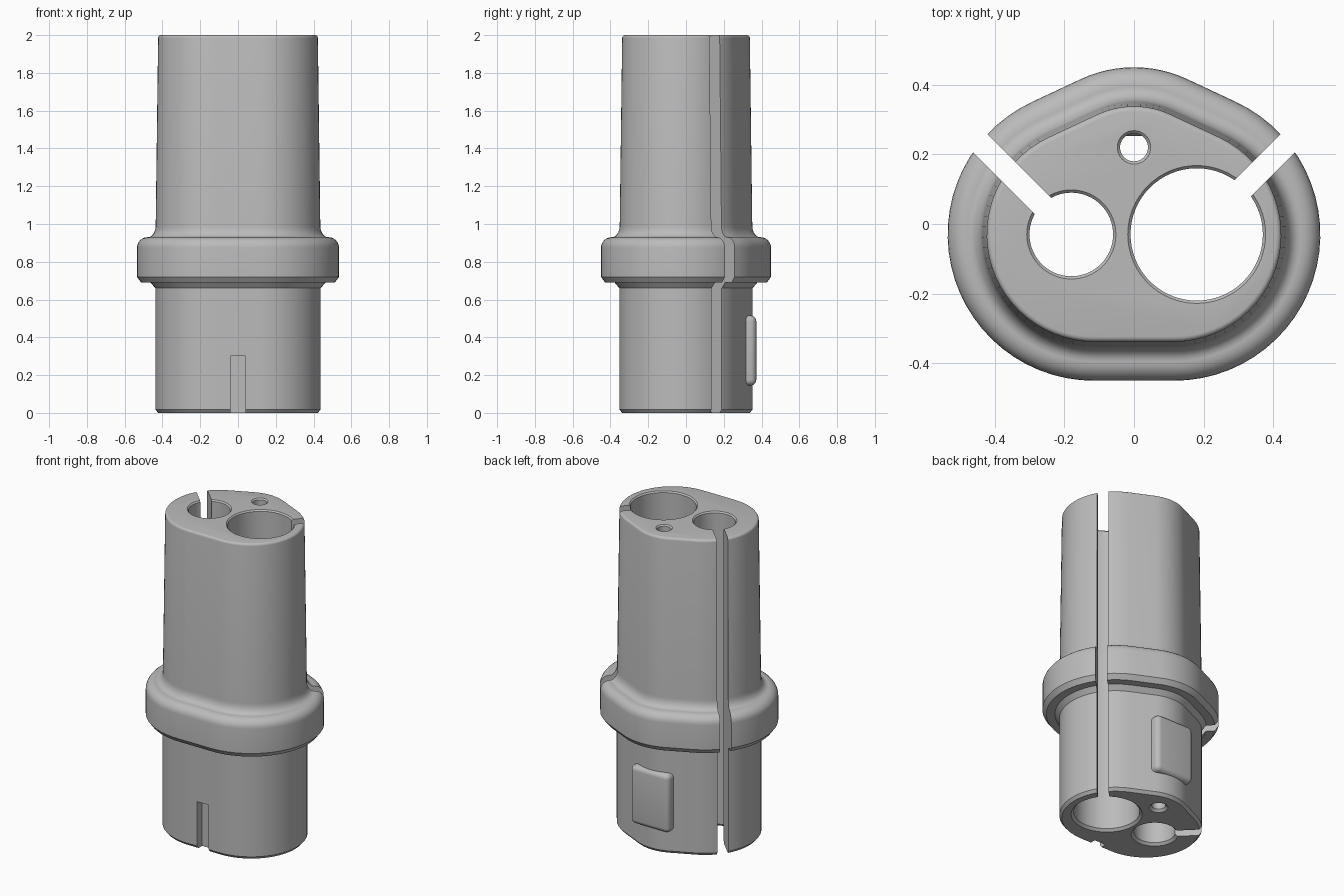
import bpy, bmesh, math
from mathutils import Matrix, Vector

cube = bpy.data.objects.get("Cube")
if cube:
    bpy.data.objects.remove(cube, do_unlink=True)

grey = bpy.data.materials.new("plain grey")
grey.use_nodes = True
grey.diffuse_color = (0.5, 0.5, 0.5, 1)
grey.node_tree.nodes["Principled BSDF"].inputs["Base Color"].default_value = (0.5, 0.5, 0.5, 1)


def add_object(name, bm):
    bmesh.ops.recalc_face_normals(bm, faces=bm.faces)
    mesh = bpy.data.meshes.new(name)
    bm.to_mesh(mesh)
    bm.free()
    mesh.materials.append(grey)
    obj = bpy.data.objects.new(name, mesh)
    bpy.context.collection.objects.link(obj)
    return obj


def loft(name, outline, levels):
    """Skin outline(offset) through (z, offset) levels and cap the ends."""
    bm = bmesh.new()
    rings = [[bm.verts.new((x, y, z)) for x, y in outline(o)] for z, o in levels]
    n = len(rings[0])
    for a, b in zip(rings, rings[1:]):
        for i in range(n):
            j = (i + 1) % n
            bm.faces.new((a[i], a[j], b[j], b[i]))
    bm.faces.new(rings[0][::-1])
    bm.faces.new(rings[-1])
    return add_object(name, bm)


def box(name, size, centre, turn=0, bevel=0):
    bm = bmesh.new()
    bmesh.ops.create_cube(bm, size=1, matrix=Matrix.Diagonal((*size, 1)))
    if bevel:
        bmesh.ops.bevel(bm, geom=bm.edges[:], offset=bevel, segments=5,
                        profile=0.5, affect='EDGES')
    bm.transform(Matrix.Translation(centre) @ Matrix.Rotation(turn, 4, 'Z'))
    return add_object(name, bm)


# Outer outline: two side arcs and a blunt back arc joined by tangents
SIDE, SIDE_R = Vector((0.115, -0.03)), 0.323
BACK, BACK_R = Vector((0, 0.09)), 0.263
span = BACK - SIDE
tangent = math.atan2(span.y, span.x) - math.acos((SIDE_R - BACK_R) / span.length)


def body_outline(offset):
    arcs = [(SIDE, SIDE_R, -math.pi / 2, tangent, 28),
            (BACK, BACK_R, tangent, math.pi - tangent, 12),
            (Vector((-SIDE.x, SIDE.y)), SIDE_R, math.pi - tangent, 1.5 * math.pi, 28)]
    points = []
    for c, r, start, end, steps in arcs:
        for i in range(steps + 1):
            a = start + (end - start) * i / steps
            points.append((c.x + (r + offset) * math.cos(a), c.y + (r + offset) * math.sin(a)))
    return points


def quarter(z, o, rz, ro, start, steps=6):
    """Quarter arc of levels around a centre (z, offset)."""
    angles = [start + math.pi / 2 * i / steps for i in range(steps + 1)]
    return [(z + rz * math.sin(a), o + ro * math.cos(a)) for a in angles]


# Body with collar, rounded shoulder, fillet and tapered upper part
levels = [(0, -0.015), (0.018, 0), (0.66, 0), (0.69, 0.025), (0.69, 0.075), (0.72, 0.097)]
levels += quarter(0.875, 0.042, 0.055, 0.055, 0)
levels += [(z, o) for z, o in reversed(quarter(0.99, 0.04, 0.06, 0.042, math.pi))]
levels += quarter(1.985, -0.03, 0.015, 0.015, 0, 4)
body = loft("split_sleeve_body", body_outline, levels)


# Through holes with eased rims
def hole(name, x, y, r):
    def circle(offset):
        return [(x + (r + offset) * math.cos(math.tau * i / 64),
                 y + (r + offset) * math.sin(math.tau * i / 64)) for i in range(64)]
    return loft(name, circle, [(-0.01, 0.025), (0.015, 0), (1.992, 0), (2.01, 0.018)])


cutters = [hole("large_hole", 0.18, -0.03, 0.19),
           hole("small_hole", -0.18, -0.03, 0.12),
           hole("pin_hole", 0, 0.22, 0.04)]

# Slits running diagonally outward from the two large holes
for side in (-1, 1):
    reach = 0.35 / math.sqrt(2)
    cutters.append(box("slit", (0.7, 0.066, 2.4),
                       (side * (0.18 + reach), -0.03 + reach, 1), side * math.pi / 4))

# Key notch at the bottom of the front
cutters.append(box("key_notch", (0.08, 0.1, 0.6), (0, -0.353, 0)))

for cutter in cutters:
    cutter.hide_render = True
    mod = body.modifiers.new(cutter.name, 'BOOLEAN')
    mod.operation = 'DIFFERENCE'
    mod.solver = 'EXACT'
    mod.object = cutter

# Bake the cuts, then drop the cutters
graph = bpy.context.evaluated_depsgraph_get()
graph.update()
body_mesh = bpy.data.meshes.new_from_object(body.evaluated_get(graph))
body.modifiers.clear()
body.data = body_mesh
for cutter in cutters:
    bpy.data.objects.remove(cutter, do_unlink=True)

# Raised rounded pad on the back
pad = box("back_pad", (0.27, 0.12, 0.37), (0, 0.312, 0.33), bevel=0.03)

for obj in (body, pad):
    bpy.ops.object.select_all(action='DESELECT')
    obj.select_set(True)
    bpy.context.view_layer.objects.active = obj
    bpy.ops.object.shade_smooth_by_angle(angle=math.radians(30))
